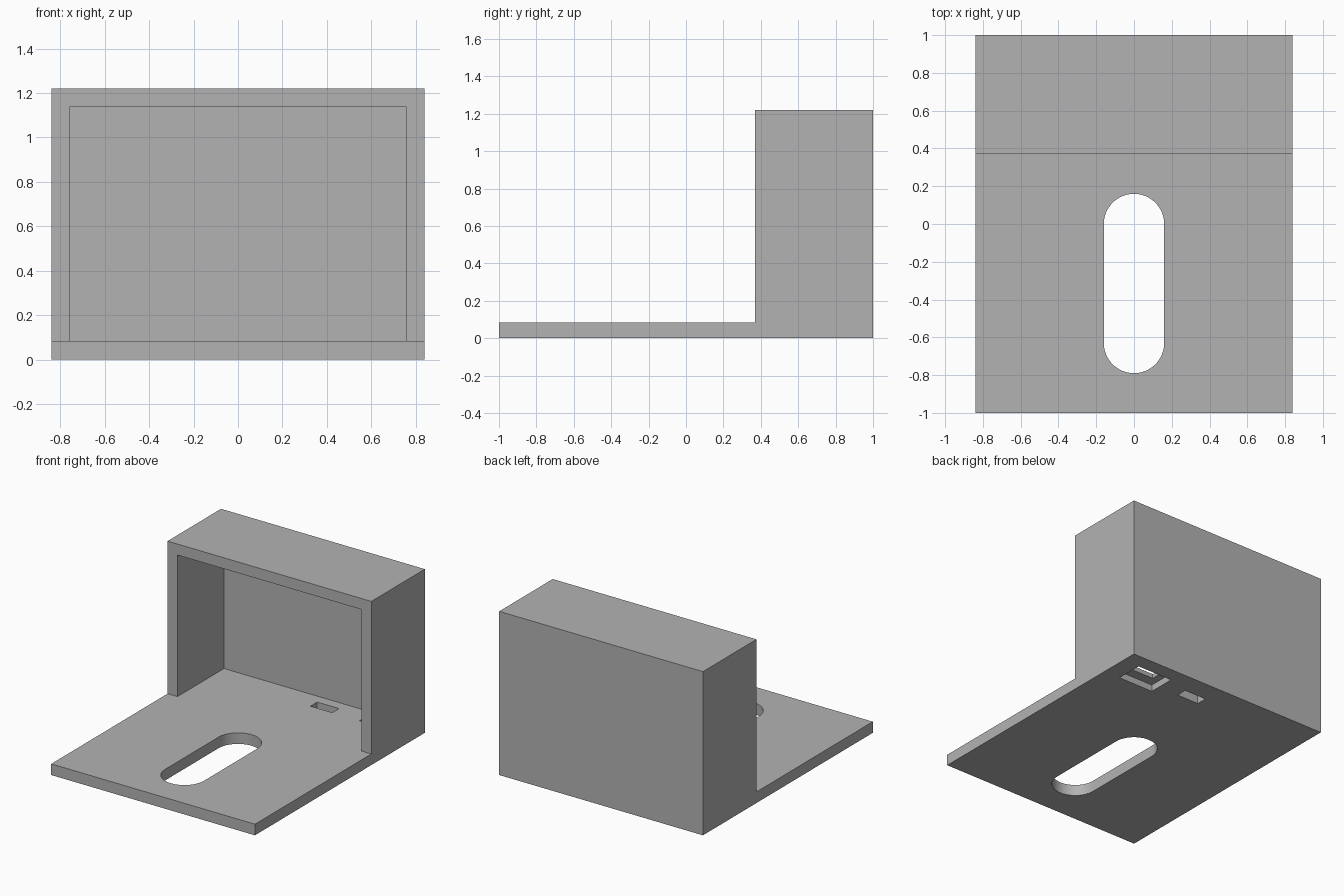
import bpy, bmesh, math
from mathutils import Vector

cube = bpy.data.objects.get("Cube")
if cube:
    bpy.data.objects.remove(cube, do_unlink=True)

HALF_W, HALF_L = 0.84, 1.0
PLATE, HEIGHT = 0.083, 1.22
HOOD_Y, WALL = 0.37, 0.082

grey = bpy.data.materials.new("plain grey")
grey.use_nodes = True
grey.diffuse_color = (0.45, 0.45, 0.45, 1)
grey.node_tree.nodes["Principled BSDF"].inputs["Base Color"].default_value = grey.diffuse_color


def prism(name, outline, offset):
    """Extrude a closed outline along an offset into a solid."""
    bm = bmesh.new()
    face = bm.faces.new([bm.verts.new(p) for p in outline])
    top = bmesh.ops.extrude_face_region(bm, geom=[face])["geom"]
    bmesh.ops.translate(bm, vec=Vector(offset),
                        verts=[g for g in top if isinstance(g, bmesh.types.BMVert)])
    bmesh.ops.recalc_face_normals(bm, faces=bm.faces)
    mesh = bpy.data.meshes.new(name)
    bm.to_mesh(mesh)
    bm.free()
    obj = bpy.data.objects.new(name, mesh)
    bpy.context.collection.objects.link(obj)
    mesh.materials.append(grey)
    return obj


def box(name, x0, x1, y0, y1, z0, z1):
    return prism(name, [(x0, y0, z0), (x1, y0, z0), (x1, y1, z0), (x0, y1, z0)],
                 (0, 0, z1 - z0))


def cut(target, cutter):
    """Subtract the cutter from the target, then discard it."""
    cutter.hide_render = True
    mod = target.modifiers.new("cut", 'BOOLEAN')
    mod.operation, mod.solver, mod.object = 'DIFFERENCE', 'EXACT', cutter
    bpy.context.view_layer.objects.active = target
    bpy.ops.object.modifier_apply(modifier=mod.name)
    bpy.data.objects.remove(cutter, do_unlink=True)


# L-shaped body: base plate with the hood block at the back
side = [(-HALF_L, 0), (HALF_L, 0), (HALF_L, HEIGHT),
        (HOOD_Y, HEIGHT), (HOOD_Y, PLATE), (-HALF_L, PLATE)]
body = prism("bracket_body", [(-HALF_W, y, z) for y, z in side], (2 * HALF_W, 0, 0))

# Hollow of the hood, open to the front
inner = HALF_W - WALL
cut(body, box("hood_hollow", -inner, inner, HOOD_Y - 0.1, HALF_L - WALL,
              PLATE, HEIGHT - WALL))

# Long rounded mounting slot
R, SLOT_BACK, SLOT_FRONT, STEPS = 0.16, 0.0, -0.63, 24
outline = []
for start, cy in ((0, SLOT_BACK), (math.pi, SLOT_FRONT)):
    for i in range(STEPS + 1):
        a = start + math.pi * i / STEPS
        outline.append((R * math.cos(a), cy + R * math.sin(a), -0.1))
cut(body, prism("mounting_slot", outline, (0, 0, 0.3)))

# Two small rectangular slots inside the hood, one recessed from below
for cx in (0.155, 0.56):
    cut(body, box("small_slot", cx - 0.09, cx + 0.09, 0.76, 0.84, -0.1, 0.2))
cut(body, box("underside_recess", 0.415, 0.705, 0.685, 0.89, -0.1, 0.05))

# Smooth slot ends, crisp edges elsewhere
bpy.ops.object.select_all(action='DESELECT')
body.select_set(True)
bpy.context.view_layer.objects.active = body
bpy.ops.object.shade_smooth_by_angle(angle=math.radians(30))
